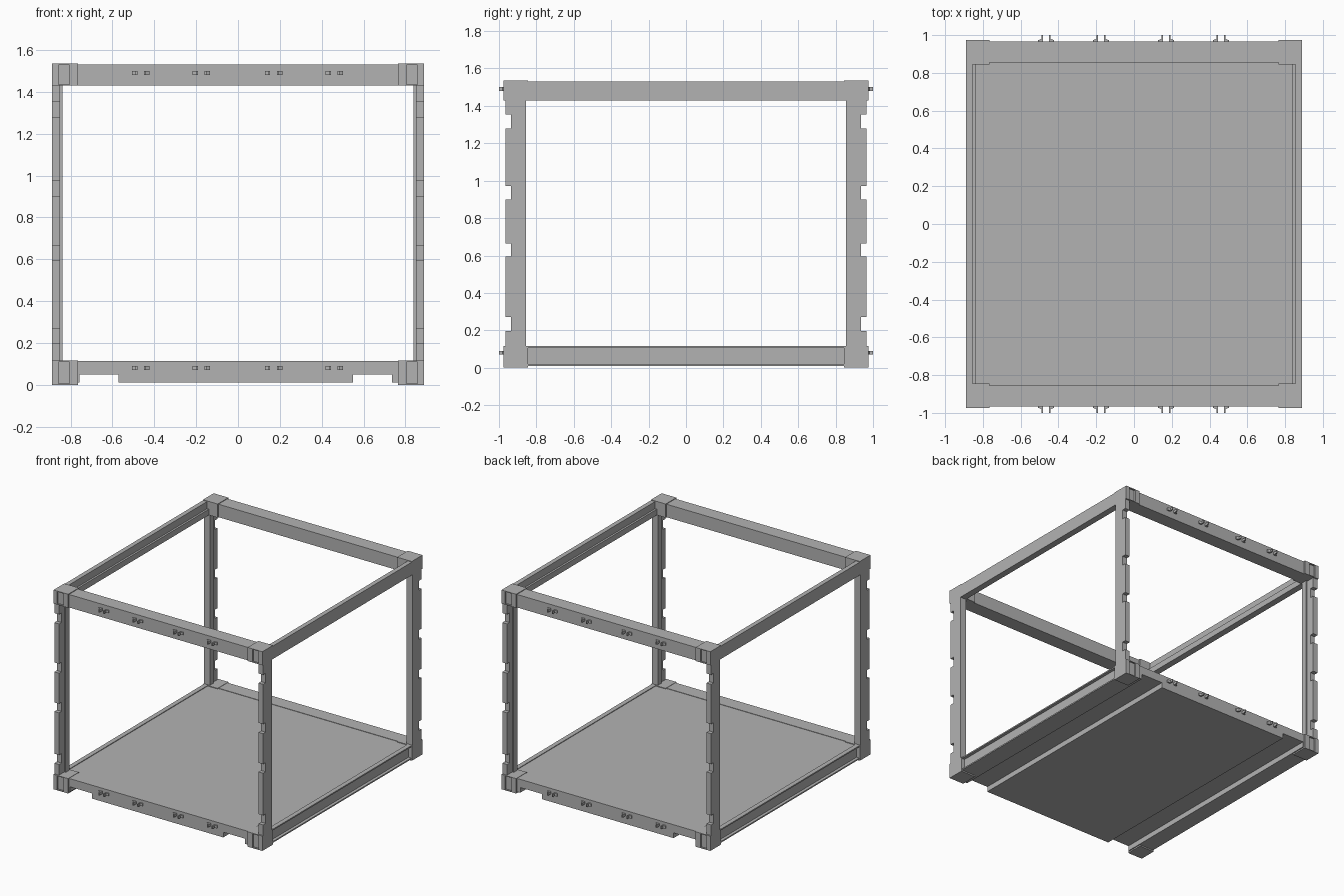
import bpy
import bmesh

if "Cube" in bpy.data.objects:
    bpy.data.objects.remove(bpy.data.objects["Cube"], do_unlink=True)

grey = bpy.data.materials.new("frame_grey")
grey.use_nodes = True
colour = (0.45, 0.45, 0.45, 1)
grey.diffuse_color = colour
grey.node_tree.nodes["Principled BSDF"].inputs["Base Color"].default_value = colour


def extrude(name, outline, place, start, end):
    """Extrude a closed 2D outline; place(u, v, w) maps it into the model."""
    bm = bmesh.new()
    a = [bm.verts.new(place(u, v, start)) for u, v in outline]
    b = [bm.verts.new(place(u, v, end)) for u, v in outline]
    bm.faces.new(a)
    bm.faces.new(b[::-1])
    n = len(a)
    for i in range(n):
        j = (i + 1) % n
        bm.faces.new((a[j], a[i], b[i], b[j]))
    bmesh.ops.recalc_face_normals(bm, faces=bm.faces)
    mesh = bpy.data.meshes.new(name)
    bm.to_mesh(mesh)
    bm.free()
    mesh.materials.append(grey)
    obj = bpy.data.objects.new(name, mesh)
    bpy.context.collection.objects.link(obj)
    return obj


def box(name, x0, x1, y0, y1, z0, z1):
    outline = [(x0, y0), (x1, y0), (x1, y1), (x0, y1)]
    return extrude(name, outline, lambda u, v, w: (u, v, w), z0, z1)


# Floor with two fork pockets running through, front to back
W = 0.86
floor = [(-W, 0.11), (-W, 0.01), (-0.757, 0.01), (-0.757, 0.05), (-0.57, 0.05),
         (-0.57, 0.01), (0.55, 0.01), (0.55, 0.05), (0.737, 0.05), (0.737, 0.01),
         (W, 0.01), (W, 0.11)]
extrude("floor", floor, lambda u, v, w: (u, w, v), -0.965, 0.965)

# Long side rails: channel below, stepped rail above
lower_rail = [(0.85, 0.01), (0.885, 0.01), (0.885, 0.02), (0.862, 0.02),
              (0.862, 0.105), (0.885, 0.105), (0.885, 0.115), (0.85, 0.115)]
upper_rail = [(0.84, 1.43), (0.89, 1.43), (0.89, 1.53), (0.855, 1.53),
              (0.855, 1.475), (0.84, 1.475)]
for sx, side in ((1, "left"), (-1, "right")):
    for name, outline in (("lower_rail", lower_rail), ("upper_rail", upper_rail)):
        extrude(f"{side}_{name}", outline, lambda u, v, w: (sx * u, w, v), -0.85, 0.85)

# Post outline with latch notches on its outer edge
post = [(0.855, 1.44), (0.855, 0.1), (0.965, 0.1)]
for z0, z1 in ((0.197, 0.27), (0.595, 0.665), (0.9, 0.973), (1.28, 1.353)):
    post += [(0.965, z0), (0.935, z0), (0.935, z1), (0.965, z1)]
post.append((0.965, 1.44))


def corner_block(name, sx, sy, z0, z1):
    """Corner block with a shallow slot in its outer end face."""
    x0, x1 = sorted((0.765 * sx, 0.89 * sx))
    y0, y1 = sorted((0.845 * sy, 0.975 * sy))
    block = box(name, x0, x1, y0, y1, z0, z1)
    bm = bmesh.new()
    bm.from_mesh(block.data)
    bm.faces.ensure_lookup_table()
    end = max(bm.faces, key=lambda f: f.calc_center_median().y * sy)
    bmesh.ops.inset_individual(bm, faces=[end], thickness=0.008)
    cx, half = 0.832 * sx, 0.026
    for v in end.verts:
        v.co.x = cx + (half if v.co.x > (x0 + x1) / 2 else -half)
    slot = bmesh.ops.extrude_discrete_faces(bm, faces=[end])["faces"]
    bmesh.ops.translate(bm, verts=slot[0].verts, vec=(0, -0.012 * sy, 0))
    bmesh.ops.recalc_face_normals(bm, faces=bm.faces)
    bm.to_mesh(block.data)
    bm.free()


levels = (("lower", 0.0, 0.115, 0.08), ("upper", 1.43, 1.535, 1.49))
for sy, end_name in ((-1, "front"), (1, "back")):
    for sx, side in ((1, "left"), (-1, "right")):
        tag = f"{end_name}_{side}"
        extrude(f"{tag}_post", post, lambda u, v, w: (sx * w, sy * u, v), 0.85, 0.89)
        x0, x1 = sorted((0.838 * sx, 0.85 * sx))
        y0, y1 = sorted((0.855 * sy, 0.9 * sy))
        box(f"{tag}_post_lip", x0, x1, y0, y1, 0.11, 1.44)
        for level, z0, z1, _ in levels:
            corner_block(f"{tag}_{level}_corner", sx, sy, z0, z1)

    # End beams: the lower one is a sill above the floor edge
    y0, y1 = sorted((0.855 * sy, 0.965 * sy))
    box(f"{end_name}_upper_beam", -0.77, 0.77, y0, y1, 1.43, 1.53)
    box(f"{end_name}_lower_beam", -0.77, 0.77, y0, y1, 0.06, 0.113)

    # Paired latch lugs with small feet
    for level, _, _, z in levels:
        for i, cx in enumerate((-0.465, -0.175, 0.17, 0.46)):
            for s in (-1, 1):
                p = cx + s * 0.02
                lug = [(p - s * 0.004, 0.96), (p + s * 0.022, 0.96),
                       (p + s * 0.022, 0.973), (p + s * 0.004, 0.98),
                       (p + s * 0.004, 1.0), (p - s * 0.004, 1.0)]
                extrude(f"{end_name}_{level}_lug_{i}_{'b' if s > 0 else 'a'}", lug,
                        lambda u, v, w: (u, sy * v, w), z - 0.01, z + 0.01)
